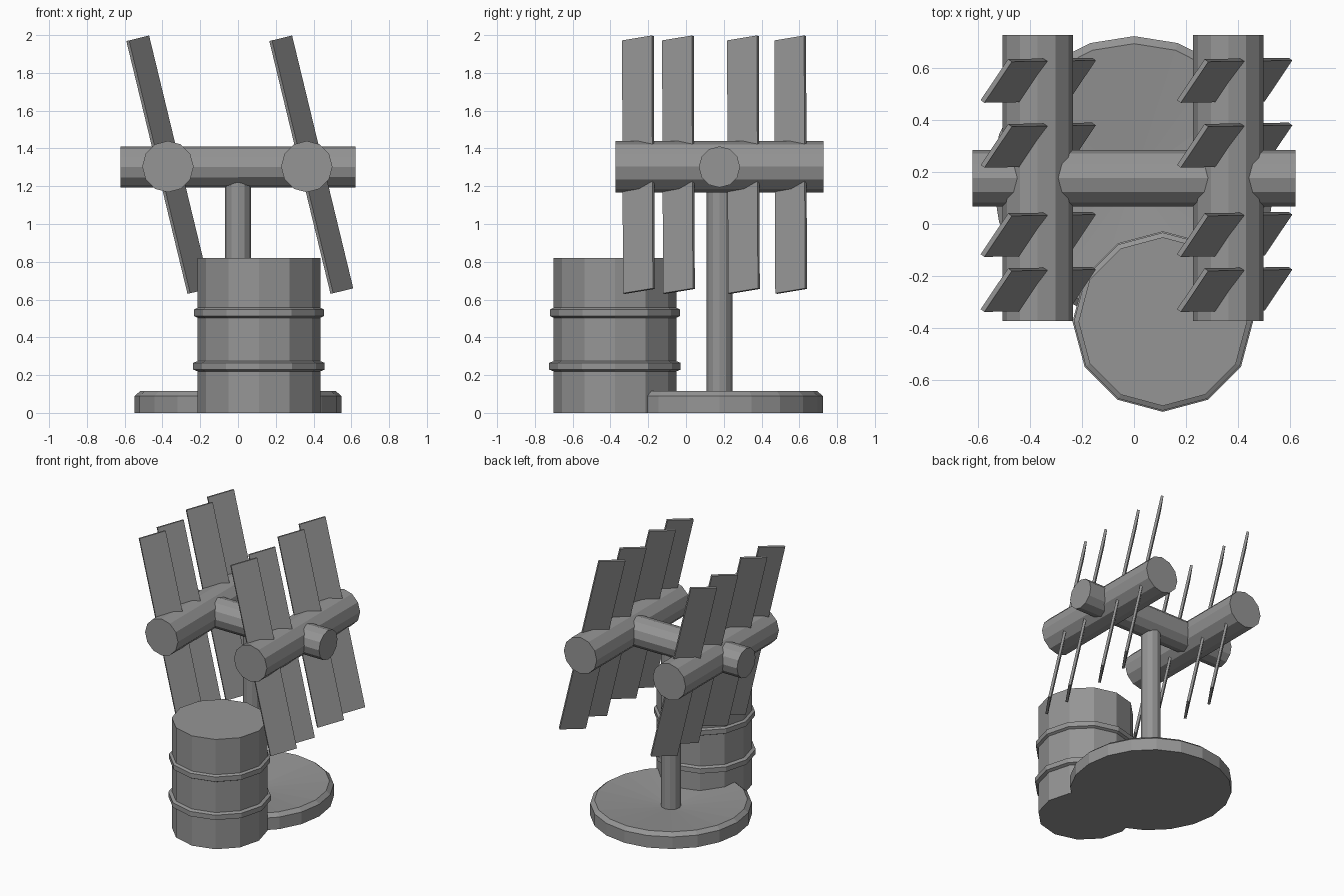
import bpy, bmesh, math
from mathutils import Matrix

if "Cube" in bpy.data.objects:
    bpy.data.objects.remove(bpy.data.objects["Cube"])

grey = bpy.data.materials.new("dark_grey")
grey.diffuse_color = (0.3, 0.3, 0.3, 1)
grey.use_nodes = True
grey.node_tree.nodes["Principled BSDF"].inputs["Base Color"].default_value = grey.diffuse_color


def finish(name, bm):
    bmesh.ops.recalc_face_normals(bm, faces=bm.faces)
    mesh = bpy.data.meshes.new(name)
    bm.to_mesh(mesh)
    bm.free()
    mesh.materials.append(grey)
    obj = bpy.data.objects.new(name, mesh)
    bpy.context.collection.objects.link(obj)
    return obj


def lathe(name, profile, sides, loc, axis="Z"):
    """Turn a (radius, height) profile into a capped faceted solid."""
    bm = bmesh.new()
    rings = []
    for r, h in profile:
        rings.append([bm.verts.new((r * math.cos(2 * math.pi * i / sides),
                                    r * math.sin(2 * math.pi * i / sides), h))
                      for i in range(sides)])
    for a, b in zip(rings, rings[1:]):
        for i in range(sides):
            j = (i + 1) % sides
            bm.faces.new((a[i], a[j], b[j], b[i]))
    bm.faces.new(rings[0][::-1])
    bm.faces.new(rings[-1])
    turn = {"Z": Matrix.Identity(4),
            "X": Matrix.Rotation(math.pi / 2, 4, "Y"),
            "Y": Matrix.Rotation(-math.pi / 2, 4, "X")}[axis]
    bm.transform(Matrix.Translation(loc) @ turn)
    return finish(name, bm)


def panel(name, loc):
    """Thin slat, leaning sideways and twisted about its long axis."""
    bm = bmesh.new()
    bmesh.ops.create_cube(bm, size=1)
    bm.transform(Matrix.Translation(loc)
                 @ Matrix.Rotation(0.004, 4, "X")
                 @ Matrix.Rotation(math.radians(-13.6), 4, "Y")
                 @ Matrix.Rotation(math.radians(-34.6), 4, "Z")
                 @ Matrix.Diagonal((0.018, 0.192, 1.377, 1)))
    return finish(name, bm)


AXIS_Y = 0.177

# Round base with chamfered rim and a slightly dished top
lathe("base", [(0.547, 0), (0.547, 0.09), (0.518, 0.115), (0.06, 0.07)],
      20, (0, AXIS_Y, 0))

# Mast and cross bar
lathe("mast", [(0.068, 0.05), (0.068, 1.26)], 12, (0, AXIS_Y, 0))
lathe("cross_bar", [(0.109, -0.622), (0.109, 0.622)], 12, (0, AXIS_Y, 1.302), "X")

# Barrel with two raised hoops
R = 0.325
barrel = [(R, 0)]
for z, hoop in ((0.247, 0.348), (0.53, 0.343)):
    barrel += [(R, z - 0.027), (hoop, z - 0.018), (hoop, z + 0.018), (R, z + 0.027)]
barrel.append((R, 0.82))
lathe("barrel", barrel, 12, (0.111, -0.376, 0))

# Two long drums, each carrying four slats
for side, x in (("left", -0.371), ("right", 0.364)):
    lathe(side + "_drum", [(0.136, -0.373), (0.136, 0.728)], 12, (x, 0, 1.304), "Y")
for side, x in (("left", -0.369), ("right", 0.388)):
    for i, y in enumerate((-0.252, -0.04, 0.304, 0.554)):
        panel(f"{side}_slat_{i + 1}", (x, y, 1.314))
